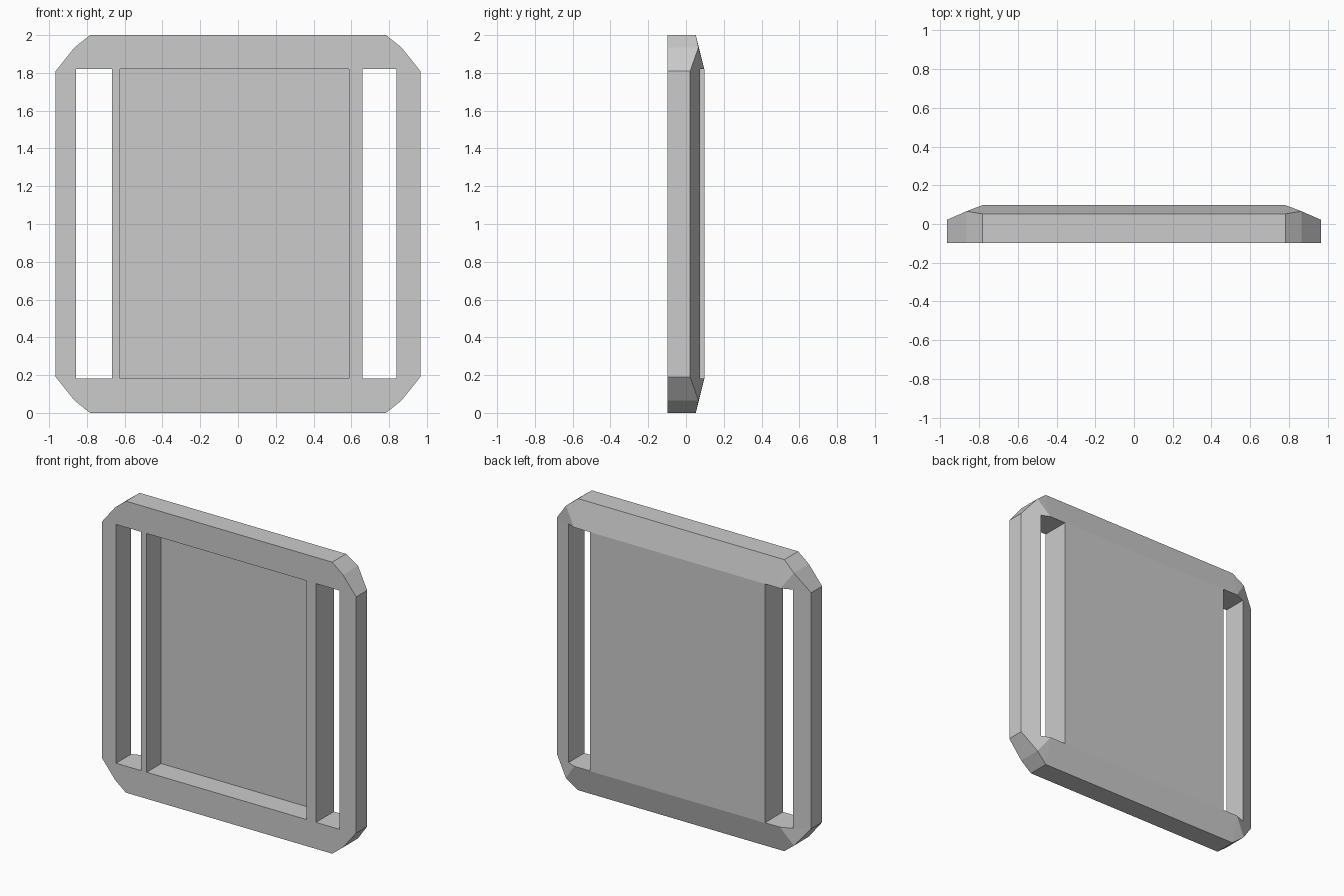
import bpy, bmesh

cube = bpy.data.objects.get("Cube")
if cube:
    bpy.data.objects.remove(cube, do_unlink=True)

FRONT, BACK = -0.097, 0.097

# One flat grey for the whole part
grey = bpy.data.materials.new("plain grey")
grey.use_nodes = True
color = (0.6, 0.6, 0.6, 1)
grey.diffuse_color = color
grey.node_tree.nodes["Principled BSDF"].inputs["Base Color"].default_value = color


def make_object(name, bm):
    bmesh.ops.recalc_face_normals(bm, faces=bm.faces)
    mesh = bpy.data.meshes.new(name)
    bm.to_mesh(mesh)
    bm.free()
    mesh.materials.append(grey)
    obj = bpy.data.objects.new(name, mesh)
    bpy.context.collection.objects.link(obj)
    return obj


def box_cutter(name, x0, x1, y0, y1):
    bm = bmesh.new()
    bmesh.ops.create_cube(bm, size=1)
    for v in bm.verts:
        v.co.x = x1 if v.co.x > 0 else x0
        v.co.y = y1 if v.co.y > 0 else y0
        v.co.z = 1.82 if v.co.z > 0 else 0.182
    return make_object(name, bm)


# Plate: rounded-corner outline, with a bevelled back of uneven rim height
corner = [(0.965, 0.81, 0.022), (0.865, 0.935, 0.066), (0.783, 1.0, 0.052)]
outline = []
for sx, sz in ((1, 1), (-1, 1), (-1, -1), (1, -1)):
    pts = corner if sx * sz > 0 else corner[::-1]
    outline += [(sx * x, 1 + sz * z, y) for x, z, y in pts]

bm = bmesh.new()
front = [bm.verts.new((x, FRONT, z)) for x, z, y in outline]
rim = [bm.verts.new((x, y, z)) for x, z, y in outline]
panel = [bm.verts.new((sx * 0.783, BACK, 1 + sz * 0.82))
         for sx, sz in ((1, 1), (-1, 1), (-1, -1), (1, -1))]
bm.faces.new(front)
bm.faces.new(panel)
n = len(outline)
for i in range(n):
    j = (i + 1) % n
    bm.faces.new((front[i], front[j], rim[j], rim[i]))
    a, b = panel[i // 3], panel[j // 3]
    if a is b:
        bm.faces.new((rim[i], rim[j], a))
    else:
        bm.faces.new((rim[i], rim[j], b, a))
plate = make_object("buckle_plate", bm)

# Strap slots go right through; the front pocket keeps a thin back wall
cutters = [box_cutter("right_slot_cutter", -0.857, -0.668, -0.5, 0.5),
           box_cutter("left_slot_cutter", 0.66, 0.84, -0.5, 0.5),
           box_cutter("pocket_cutter", -0.625, 0.588, -0.5, 0.06)]
for cutter in cutters:
    cutter.hide_render = True
    cutter.hide_set(True)
    mod = plate.modifiers.new(cutter.name, "BOOLEAN")
    mod.operation = "DIFFERENCE"
    mod.solver = "EXACT"
    mod.object = cutter
